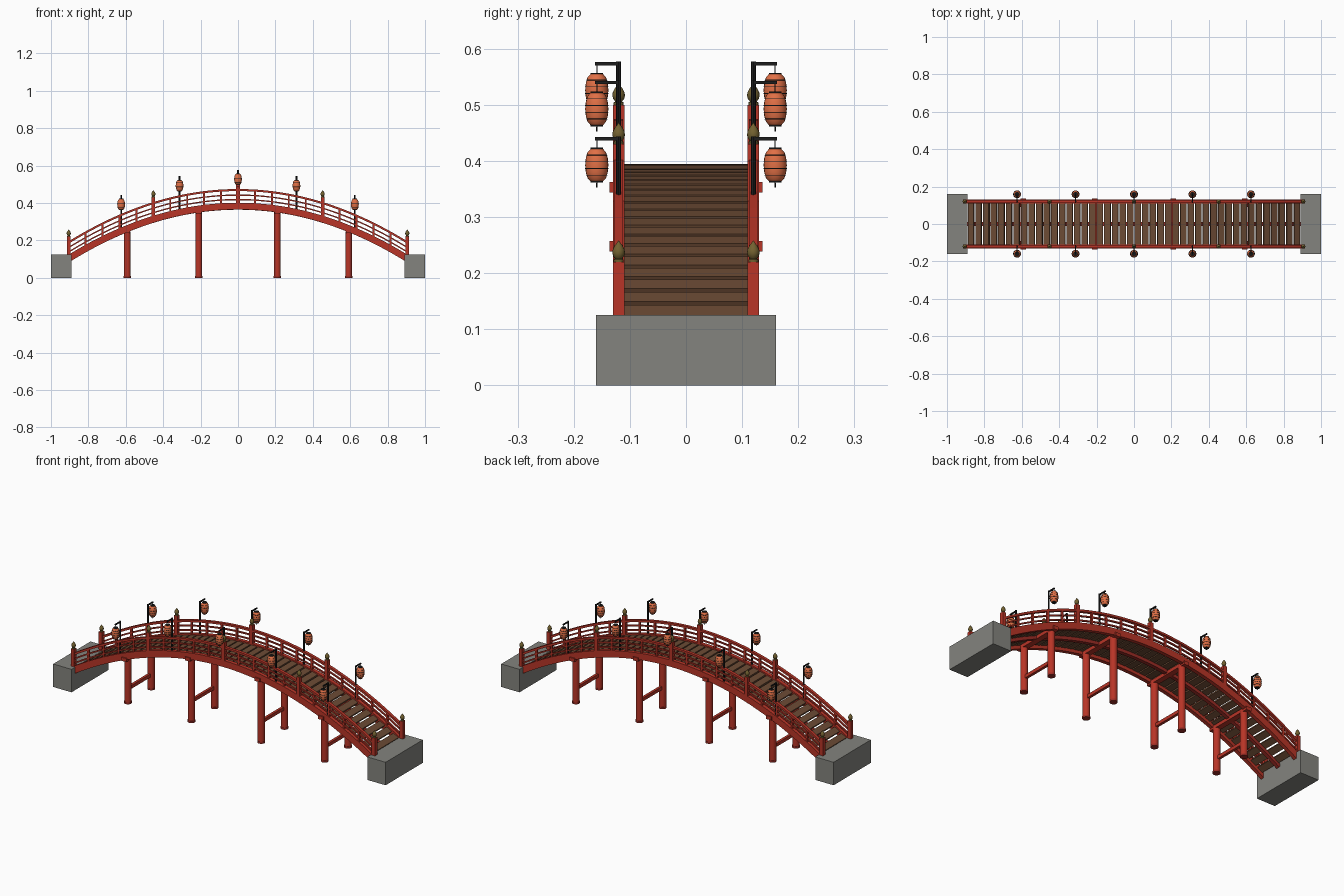
import bpy, bmesh, math
from mathutils import Matrix, Vector

if "Cube" in bpy.data.objects:
    bpy.data.objects.remove(bpy.data.objects["Cube"])

K = 0.342                      # arch curvature
SIDE = 0.12                    # railing line


def deck_z(x):
    return 0.394 - K * x * x


def material(name, rgb):
    m = bpy.data.materials.new(name)
    m.diffuse_color = (*rgb, 1)
    m.use_nodes = True
    m.node_tree.nodes["Principled BSDF"].inputs["Base Color"].default_value = m.diffuse_color
    return m


RED = material("red_lacquer", (0.48, 0.035, 0.02))
DARK_RED = material("dark_red", (0.33, 0.025, 0.018))
WOOD = material("plank_wood", (0.15, 0.07, 0.035))
STONE = material("stone", (0.23, 0.23, 0.21))
BRASS = material("aged_brass", (0.17, 0.12, 0.03))
IRON = material("black_iron", (0.012, 0.012, 0.012))
PAPER = material("lantern_paper", (0.75, 0.16, 0.06))


def finish(name, bm, mat, smooth=False):
    bmesh.ops.recalc_face_normals(bm, faces=bm.faces)
    me = bpy.data.meshes.new(name)
    bm.to_mesh(me)
    bm.free()
    me.materials.append(mat)
    ob = bpy.data.objects.new(name, me)
    bpy.context.collection.objects.link(ob)
    if smooth:
        bpy.ops.object.select_all(action='DESELECT')
        ob.select_set(True)
        bpy.context.view_layer.objects.active = ob
        bpy.ops.object.shade_smooth_by_angle(angle=math.radians(40))
    return ob


def box(bm, c, size, tilt=0.0):
    m = Matrix.Translation(c) @ Matrix.Rotation(tilt, 4, 'Y') @ Matrix.Diagonal((*size, 1))
    bmesh.ops.create_cube(bm, size=1, matrix=m)


def lathe(bm, x, y, z, profile, n=16):
    rings = [[bm.verts.new((x + r * math.cos(2 * math.pi * i / n),
                            y + r * math.sin(2 * math.pi * i / n), z + h))
              for i in range(n)] for r, h in profile]
    for a, b in zip(rings, rings[1:]):
        for i in range(n):
            j = (i + 1) % n
            bm.faces.new((a[i], a[j], b[j], b[i]))
    bm.faces.new(rings[0][::-1])
    bm.faces.new(rings[-1])


def arched_bar(bm, y, dz, w, h, x_end=0.905, n=48):
    # rectangular section swept along the arch, dz = centre above the deck
    rings = []
    for i in range(n + 1):
        x = -x_end + 2 * x_end * i / n
        nrm = Vector((2 * K * x, 0, 1)).normalized()
        p = Vector((x, y, deck_z(x) + dz))
        rings.append([bm.verts.new(p + nrm * (b * h / 2) + Vector((0, a * w / 2, 0)))
                      for a, b in ((-1, -1), (1, -1), (1, 1), (-1, 1))])
    for a, b in zip(rings, rings[1:]):
        for i in range(4):
            j = (i + 1) % 4
            bm.faces.new((a[i], a[j], b[j], b[i]))
    bm.faces.new(rings[0])
    bm.faces.new(rings[-1])


# stone abutments
bm = bmesh.new()
for s in (-1, 1):
    box(bm, (s * 0.945, 0, 0.0625), (0.11, 0.32, 0.125))
finish("abutments", bm, STONE)

# deck planks
bm = bmesh.new()
N = 44
for i in range(N):
    x = -0.89 + 1.78 * (i + 0.5) / N
    box(bm, (x, 0, deck_z(x) - 0.006), (0.034, 0.222, 0.012), math.atan(2 * K * x))
finish("deck_planks", bm, WOOD)

# arched stringers
bm = bmesh.new()
for s in (-1, 1):
    arched_bar(bm, s * SIDE, -0.011, 0.02, 0.036, 0.9)
finish("side_beams", bm, RED)
bm = bmesh.new()
arched_bar(bm, 0, -0.021, 0.02, 0.018, 0.89)
finish("centre_beam", bm, DARK_RED)

# piers: columns, feet, cap beams, tie beams
cols, feet, caps = bmesh.new(), bmesh.new(), bmesh.new()
for x in (-0.592, -0.21, 0.21, 0.592):
    top = deck_z(x) - 0.026
    for s in (-1, 1):
        lathe(cols, x, s * 0.1, 0, [(0.018, 0.002), (0.018, top)])
        lathe(feet, x, s * 0.1, 0, [(0.0195, 0), (0.0195, 0.01)])
    box(caps, (x, 0, top), (0.03, 0.272, 0.019))
    box(caps, (x, 0, top * 0.32), (0.014, 0.2, 0.018))
finish("pier_columns", cols, RED, True)
finish("pier_feet", feet, DARK_RED, True)
finish("pier_cross_beams", caps, RED)

# railing: bars, balusters, main posts, finials
bars, thin, posts, fin = (bmesh.new() for _ in range(4))
FINIAL = [(0.009, 0), (0.009, 0.004), (0.006, 0.006), (0.0095, 0.010), (0.0112, 0.016),
          (0.0105, 0.022), (0.007, 0.029), (0.003, 0.034), (0.0005, 0.038)]
for s in (-1, 1):
    arched_bar(bars, s * SIDE, 0.075, 0.016, 0.011)
    arched_bar(bars, s * SIDE, 0.048, 0.008, 0.007)
    arched_bar(bars, s * SIDE, 0.024, 0.008, 0.007)
    for i in range(-10, 11):
        x = i * 0.0905
        if i % 5:
            box(thin, (x, s * SIDE, deck_z(x) + 0.035), (0.01, 0.01, 0.08))
        else:
            box(posts, (x, s * SIDE, deck_z(x) + 0.046), (0.02, 0.02, 0.12))
            lathe(fin, x, s * SIDE, deck_z(x) + 0.106, FINIAL)
finish("handrails", bars, RED)
finish("balusters", thin, RED)
finish("main_posts", posts, RED)
finish("post_finials", fin, BRASS, True)

# lanterns on iron poles
poles, bodies, trims = bmesh.new(), bmesh.new(), bmesh.new()
BODY = [(0.011, -0.029), (0.0165, -0.023), (0.0195, -0.013), (0.0207, 0),
        (0.0195, 0.013), (0.0165, 0.023), (0.011, 0.029)]
for x in (-0.625, -0.3125, 0, 0.3125, 0.625):
    d = deck_z(x)
    for s in (-1, 1):
        y, c = s * 0.159, d + 0.132
        lathe(poles, x, s * SIDE, d, [(0.0045, 0), (0.0045, 0.183)], 8)
        box(poles, (x, s * 0.1395, d + 0.179), (0.006, 0.046, 0.006))
        lathe(trims, x, y, c, [(0.001, 0.028), (0.001, 0.046)], 6)
        lathe(bodies, x, y, c, BODY, 20)
        for h in (-0.029, 0.029):
            lathe(trims, x, y, c + h, [(0.0115, -0.002), (0.0115, 0.002)], 20)
        for r, h in ((0.0185, -0.018), (0.0207, -0.006), (0.0207, 0.006), (0.0185, 0.018)):
            lathe(trims, x, y, c + h, [(r, -0.0007), (r + 0.0004, 0), (r, 0.0007)], 20)
        lathe(trims, x, y, c, [(0.0015, -0.040), (0.001, -0.030)], 6)
finish("lantern_poles", poles, IRON, True)
finish("lantern_bodies", bodies, PAPER, True)
finish("lantern_trims", trims, IRON, True)
